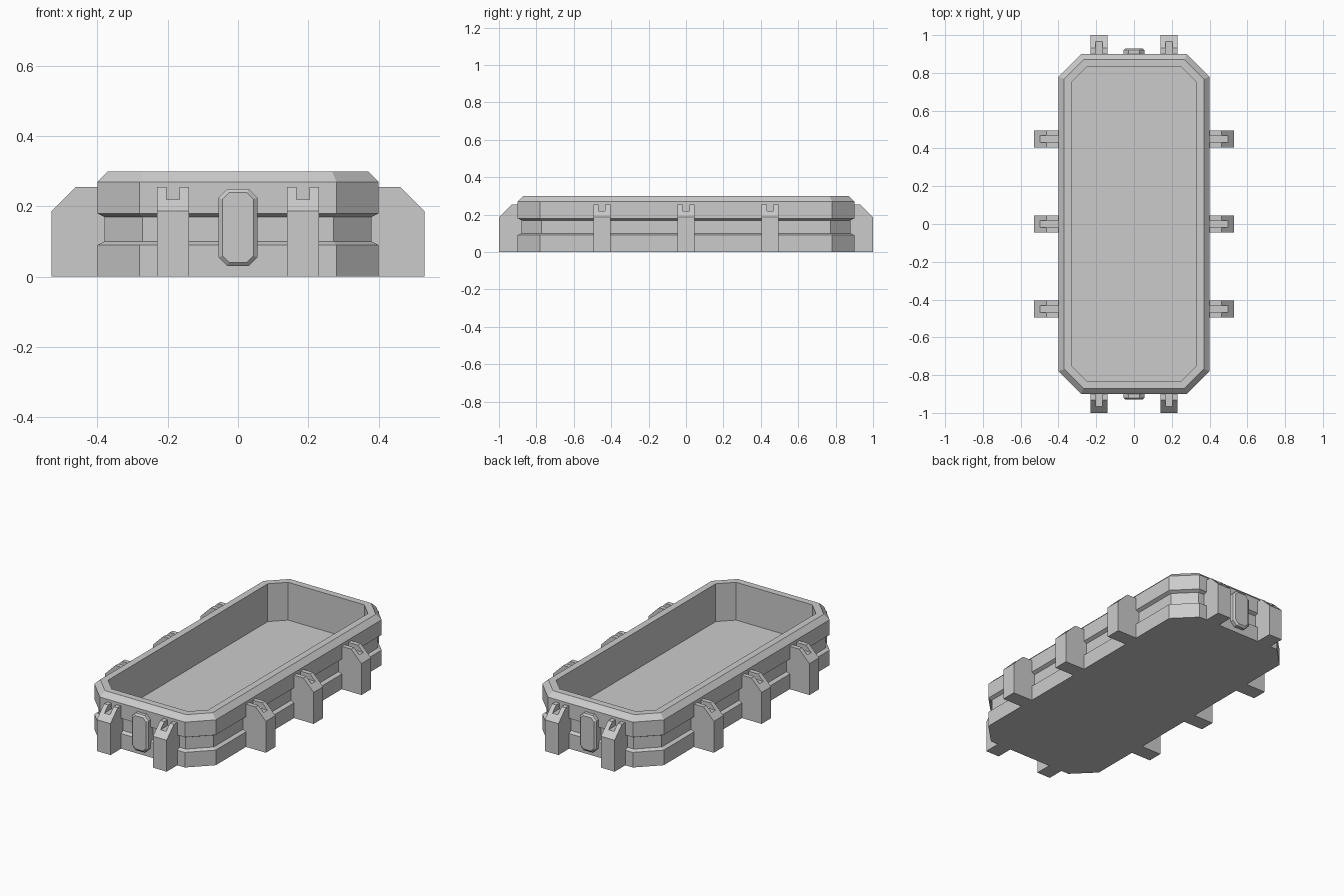
import bpy, bmesh, math
from mathutils import Matrix, Vector

old = bpy.data.objects.get("Cube")
if old:
    bpy.data.objects.remove(old, do_unlink=True)

GREY = (0.6, 0.6, 0.6, 1.0)
grey = bpy.data.materials.new("light_grey")
grey.use_nodes = True
grey.diffuse_color = GREY
grey.node_tree.nodes["Principled BSDF"].inputs["Base Color"].default_value = GREY


def finish(bm, name, matrix=Matrix()):
    bmesh.ops.recalc_face_normals(bm, faces=bm.faces[:])
    mesh = bpy.data.meshes.new(name)
    bm.to_mesh(mesh)
    bm.free()
    mesh.materials.append(grey)
    obj = bpy.data.objects.new(name, mesh)
    obj.matrix_world = matrix
    bpy.context.collection.objects.link(obj)


def octagon(half_w, half_l, cut, inset=0.0):
    """Rectangle with cut corners, offset evenly inwards."""
    w, l = half_w - inset, half_l - inset
    c = cut - inset * (2 - math.sqrt(2))
    return [(w, c - l), (w, l - c), (w - c, l), (c - w, l),
            (-w, l - c), (-w, c - l), (c - w, -l), (w - c, -l)]


def stacked(name, half_w, half_l, cut, rings, matrix=Matrix()):
    """Skin cut-corner rings given as (inset, height), capped at both ends."""
    bm = bmesh.new()
    loops = [[bm.verts.new((x, y, z)) for x, y in octagon(half_w, half_l, cut, inset)]
             for inset, z in rings]
    for low, high in zip(loops, loops[1:]):
        for i in range(len(low)):
            j = (i + 1) % len(low)
            bm.faces.new((low[i], low[j], high[j], high[i]))
    bm.faces.new(loops[0])
    bm.faces.new(loops[-1])
    finish(bm, name, matrix)


def bracket(name, depth, x, y, angle):
    """Notched block reaching outwards, with its top outer edge sloped off."""
    bm = bmesh.new()
    w, n, top, notch = 0.045, 0.018, 0.255, 0.22
    outline = [(-w, 0), (w, 0), (w, top), (n, top),
               (n, notch), (-n, notch), (-n, top), (-w, top)]
    face = bm.faces.new([bm.verts.new((-0.03, a, z)) for a, z in outline])
    out = bmesh.ops.extrude_face_region(bm, geom=[face])
    moved = [v for v in out["geom"] if isinstance(v, bmesh.types.BMVert)]
    bmesh.ops.translate(bm, verts=moved, vec=(depth + 0.03, 0, 0))
    cut = bmesh.ops.bisect_plane(
        bm, geom=bm.verts[:] + bm.edges[:] + bm.faces[:],
        plane_co=Vector((depth, 0, 0.187)), plane_no=Vector((1, 0, 1)),
        clear_outer=True)
    edges = [e for e in cut["geom_cut"] if isinstance(e, bmesh.types.BMEdge)]
    bmesh.ops.holes_fill(bm, edges=edges, sides=0)
    finish(bm, name, Matrix.Translation((x, y, 0)) @ Matrix.Rotation(angle, 4, "Z"))


# Open tray: outer wall with groove, chamfered rim, inner wall and floor
stacked("tray", 0.40, 0.90, 0.12, [
    (0, 0), (0, 0.09), (0.02, 0.10), (0.02, 0.17), (0, 0.18),
    (0, 0.27), (0.03, 0.30), (0.07, 0.30), (0.07, 0.075)])

# Brackets along the long sides
for side, sign in (("left", 1), ("right", -1)):
    for i, y in enumerate((-0.45, 0, 0.45)):
        bracket(f"{side}_bracket_{i + 1}", 0.13, sign * 0.40, y,
                0 if sign > 0 else math.pi)

# Brackets and a bevelled latch plate on each short end
for end, sign in (("back", 1), ("front", -1)):
    for side, x in (("left", 0.185), ("right", -0.185)):
        bracket(f"{end}_{side}_bracket", 0.10, x, sign * 0.90, sign * math.pi / 2)
    turn = Matrix.Rotation(-sign * math.pi / 2, 4, "X")
    stacked(f"{end}_latch", 0.055, 0.11, 0.025,
            [(0, -0.03), (0, 0.02), (0.011, 0.03)],
            Matrix.Translation((0, sign * 0.90, 0.14)) @ turn)
